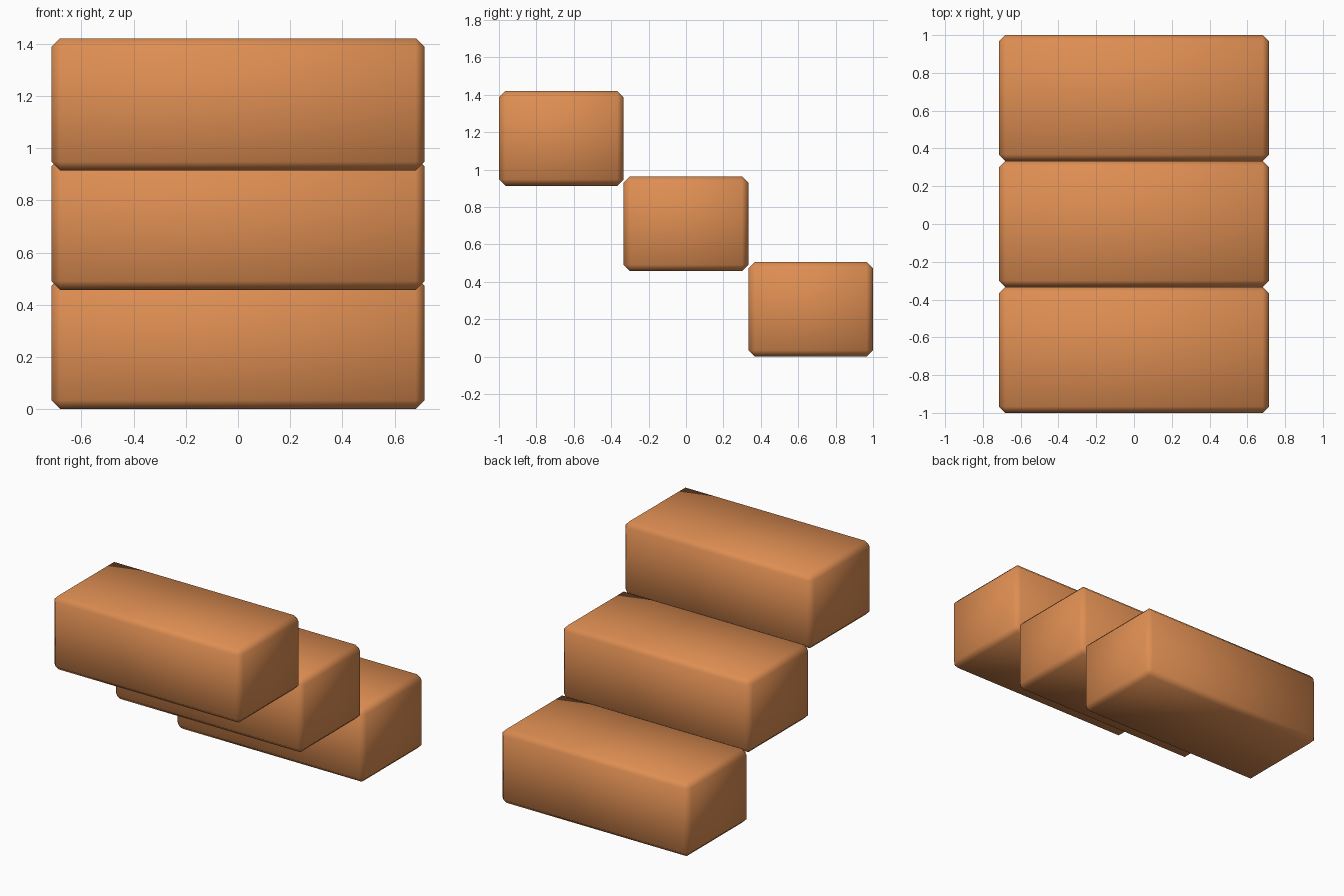
import bpy

if "Cube" in bpy.data.objects:
    bpy.data.objects.remove(bpy.data.objects["Cube"])

WIDTH, DEPTH, HEIGHT = 1.43, 2 / 3, 0.507
RISE, BEVEL = 0.457, 0.034

orange = bpy.data.materials.new("warm orange")
orange.diffuse_color = (0.73, 0.27, 0.085, 1)
orange.use_nodes = True
orange.node_tree.nodes["Principled BSDF"].inputs["Base Color"].default_value = orange.diffuse_color


def step(name, y, z_bottom):
    """One chamfered block, smooth shaded across its narrow bevels."""
    bpy.ops.mesh.primitive_cube_add(size=1, location=(0, y, z_bottom + HEIGHT / 2))
    ob = bpy.context.object
    ob.name = name
    ob.scale = (WIDTH, DEPTH, HEIGHT)
    bpy.ops.object.transform_apply(location=False, rotation=False, scale=True)
    ob.data.materials.append(orange)
    bpy.ops.object.shade_smooth()
    mod = ob.modifiers.new("chamfer", 'BEVEL')
    mod.width = BEVEL
    mod.segments = 1
    mod.limit_method = 'NONE'


# Three steps climbing from the back to the front
for i, name in enumerate(("lower_step", "middle_step", "upper_step")):
    step(name, DEPTH * (1 - i), RISE * i)
